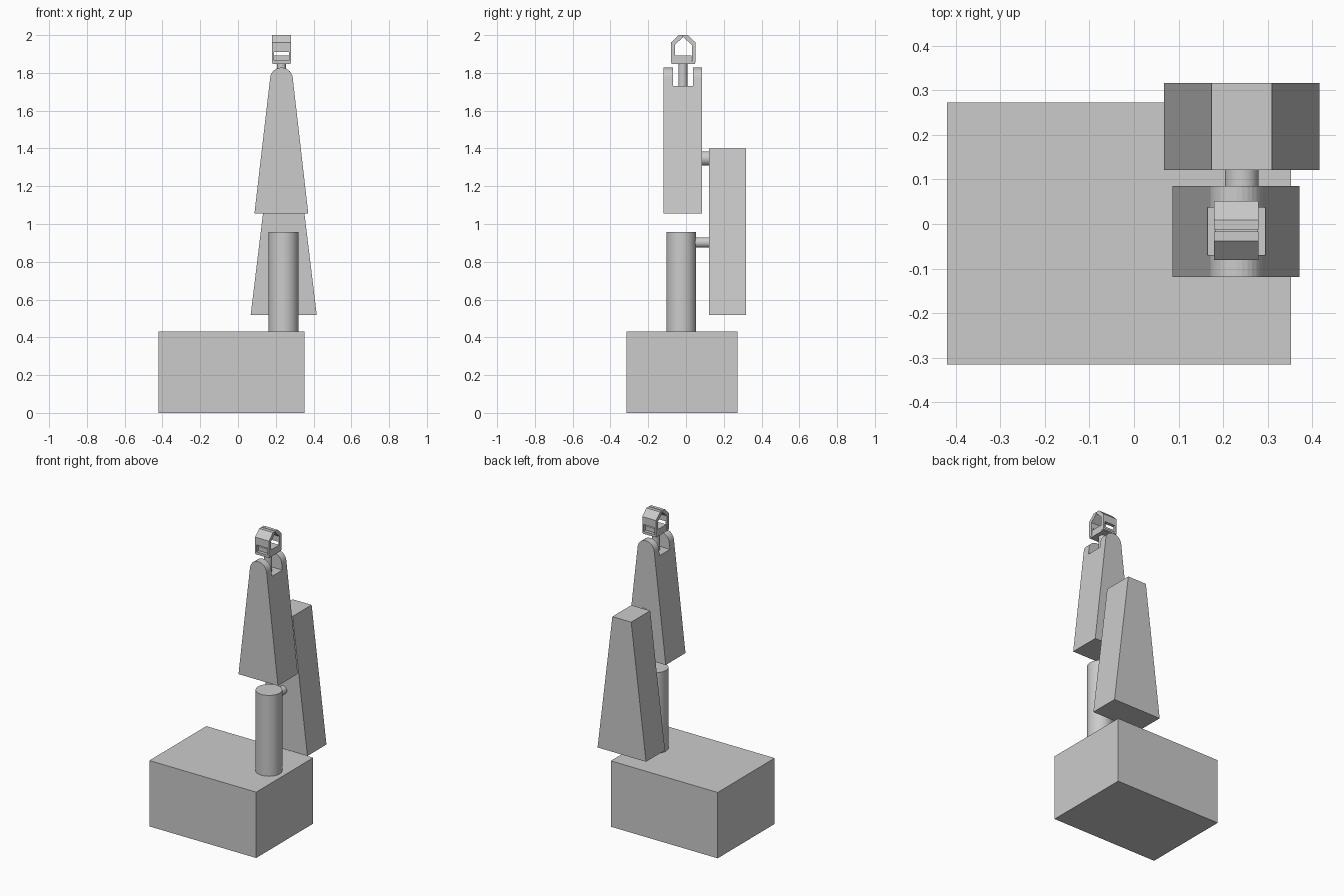
import bpy, bmesh, math
from mathutils import Vector

if "Cube" in bpy.data.objects:
    bpy.data.objects.remove(bpy.data.objects["Cube"])


def make(name, bm):
    bmesh.ops.recalc_face_normals(bm, faces=bm.faces)
    me = bpy.data.meshes.new(name)
    bm.to_mesh(me)
    bm.free()
    ob = bpy.data.objects.new(name, me)
    bpy.context.collection.objects.link(ob)
    return ob


def box(name, lo, hi):
    bm = bmesh.new()
    bmesh.ops.create_cube(bm, size=1)
    for v in bm.verts:
        v.co = Vector([(a + b) / 2 + c * (b - a) for a, b, c in zip(lo, hi, v.co)])
    return make(name, bm)


def prism(name, pts, axis, a, b):
    """Extrude a 2D outline along x (points are y, z) or y (points are x, z)."""
    bm = bmesh.new()
    place = (lambda p: (a, p[0], p[1])) if axis == 'x' else (lambda p: (p[0], a, p[1]))
    face = bm.faces.new([bm.verts.new(place(p)) for p in pts])
    ext = bmesh.ops.extrude_face_region(bm, geom=[face])
    step = Vector((b - a, 0, 0)) if axis == 'x' else Vector((0, b - a, 0))
    for g in ext['geom']:
        if isinstance(g, bmesh.types.BMVert):
            g.co += step
    return make(name, bm)


def cylinder(name, p, q, r):
    p, q = Vector(p), Vector(q)
    rot = (q - p).to_track_quat('Z', 'Y').to_euler()
    bpy.ops.mesh.primitive_cylinder_add(vertices=40, radius=r, depth=(q - p).length,
                                        location=(p + q) / 2, rotation=rot)
    ob = bpy.context.object
    ob.name = name
    bpy.ops.object.shade_smooth_by_angle(angle=math.radians(30))
    return ob


def cut(ob, lo, hi):
    cutter = box(ob.name + "_cutter", lo, hi)
    cutter.hide_render = True
    mod = ob.modifiers.new("cut", 'BOOLEAN')
    mod.operation = 'DIFFERENCE'
    mod.object = cutter
    mod.solver = 'EXACT'
    bpy.context.view_layer.objects.active = ob
    bpy.ops.object.modifier_apply(modifier=mod.name)
    bpy.data.objects.remove(cutter)


# Base and upright column
box("base", (-0.42, -0.315, 0), (0.352, 0.273, 0.43))
cylinder("column", (0.241, -0.025, 0.43), (0.241, -0.025, 0.958), 0.079)

# Tapered lower arm with its two joint pins
prism("lower_arm", [(0.067, 0.517), (0.417, 0.517), (0.31, 1.4), (0.174, 1.4)],
      'y', 0.121, 0.317)
cylinder("shoulder_pin", (0.242, 0.0, 0.902), (0.242, 0.14, 0.902), 0.027)
cylinder("elbow_pin", (0.242, 0.06, 1.347), (0.242, 0.14, 1.347), 0.038)

# Tapered upper arm with a rounded, forked end
cx, cz, r = 0.23, 1.768, 0.06
arc = [(cx + r * math.cos(math.radians(t)), cz + r * math.sin(math.radians(t)))
       for t in range(6, 175, 12)]
upper = prism("upper_arm", [(0.087, 1.055), (0.372, 1.055)] + arc, 'y', -0.119, 0.085)
cut(upper, (0, -0.07, 1.73), (0.5, 0.037, 2))

# Wrist stem and palm
cylinder("wrist", (cx, -0.017, 1.72), (cx, -0.017, 1.852), 0.024)
box("palm_plate", (0.182, -0.078, 1.848), (0.278, 0.048, 1.859))
box("palm", (0.182, -0.058, 1.859), (0.278, 0.03, 1.893))

# Two mirrored gripper fingers, bent inward, each with a window
mid = -0.0145
outline = [(0.066, 1.854), (0.066, 1.96), (0.024, 2.0), (0.002, 2.0),
           (0.002, 1.988), (0.045, 1.948), (0.045, 1.854)]
for side, name in ((-1, "front_finger"), (1, "back_finger")):
    finger = prism(name, [(mid + side * y, z) for y, z in outline], 'x', 0.18, 0.28)
    y0, y1 = sorted((mid + side * 0.03, mid + side * 0.09))
    cut(finger, (0.19, y0, 1.866), (0.27, y1, 1.911))
